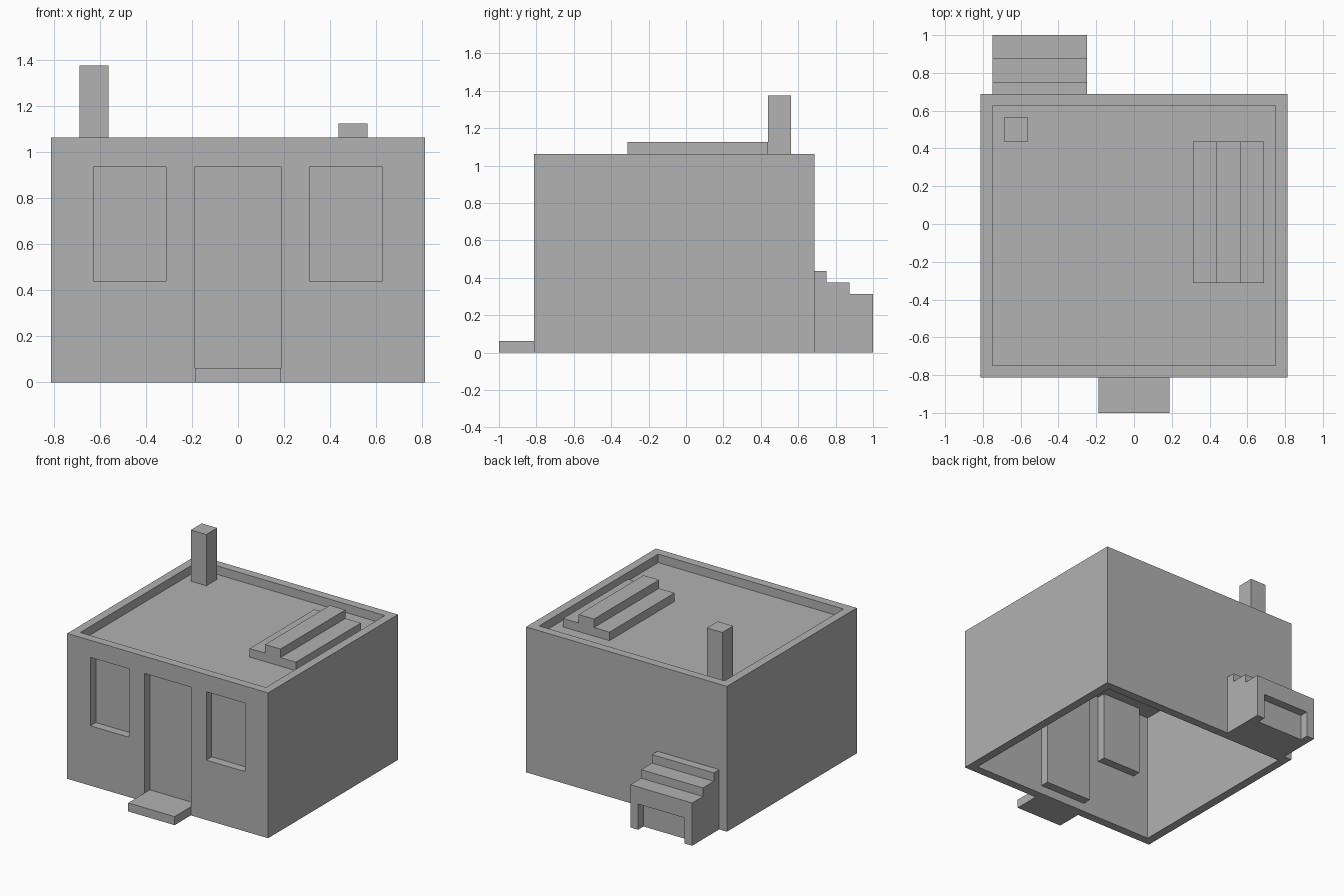
import bpy
import bmesh

cube = bpy.data.objects.get("Cube")
if cube:
    bpy.data.objects.remove(cube, do_unlink=True)

U = 1 / 16  # building module: one wall thickness

grey = bpy.data.materials.new("plain grey")
grey.use_nodes = True
grey.diffuse_color = (0.445, 0.445, 0.445, 1)
grey.node_tree.nodes["Principled BSDF"].inputs["Base Color"].default_value = grey.diffuse_color


def make_object(name, bm):
    bmesh.ops.recalc_face_normals(bm, faces=bm.faces)
    mesh = bpy.data.meshes.new(name)
    bm.to_mesh(mesh)
    bm.free()
    mesh.materials.append(grey)
    obj = bpy.data.objects.new(name, mesh)
    bpy.context.collection.objects.link(obj)
    return obj


def box(name, x, y, z):
    """Box from ranges given in modules."""
    bm = bmesh.new()
    bmesh.ops.create_cube(bm, size=1)
    for v in bm.verts:
        for axis, (lo, hi) in enumerate((x, y, z)):
            v.co[axis] = U * (hi if v.co[axis] > 0 else lo)
    return make_object(name, bm)


def extruded(name, profile, axis, lo, hi):
    """Extrude a profile along x or y; profile is (other axis, z) in modules."""
    bm = bmesh.new()
    place = (lambda a, z: (lo, a, z)) if axis == 0 else (lambda a, z: (a, lo, z))
    face = bm.faces.new([bm.verts.new([U * c for c in place(a, z)]) for a, z in profile])
    swept = bmesh.ops.extrude_face_region(bm, geom=[face])["geom"]
    for v in swept:
        if isinstance(v, bmesh.types.BMVert):
            v.co[axis] = U * hi
    return make_object(name, bm)


def cut(target, *ranges):
    """Subtract a box, then discard the cutter."""
    cutter = box("cutter", *ranges)
    cutter.hide_render = True
    mod = target.modifiers.new("opening", "BOOLEAN")
    mod.operation = "DIFFERENCE"
    mod.solver = "EXACT"
    mod.object = cutter
    bpy.context.view_layer.objects.active = target
    bpy.ops.object.modifier_apply(modifier=mod.name)
    bpy.data.objects.remove(cutter, do_unlink=True)


# House shell, open underneath, with a sunken flat roof
house = box("house_walls", (-13, 13), (-13, 11), (0, 17))
cut(house, (-12, 12), (-12, 10), (-1, 15))
cut(house, (-12, 12), (-12, 10), (16, 18))

# Window and door openings, each closed by a panel behind the wall
openings = {
    "right_window": ((-10, -5), (7, 15)),
    "door": ((-3, 3), (1, 15)),
    "left_window": ((5, 10), (7, 15)),
}
for name, (x, z) in openings.items():
    cut(house, x, (-14, -11.5), z)
    box(name + "_panel", x, (-12, -11), z)

# Doorstep
box("front_step", (-3, 3), (-16, -13), (0, 1))

# Back stairs with a shallow recess in the end face
stair_profile = [(11, 0), (16, 0), (16, 5), (14, 5), (14, 6), (12, 6), (12, 7), (11, 7)]
stairs = extruded("back_stairs", stair_profile, 0, -12, -4)
cut(stairs, (-11, -5), (15, 17), (-1, 3))

# Chimney and stepped roof vent
box("chimney", (-11, -9), (7, 9), (16, 22))
vent_profile = [(5, 16), (11, 16), (11, 17), (9, 17), (9, 18), (7, 18), (7, 17), (5, 17)]
extruded("roof_vent", vent_profile, 1, -5, 7)
